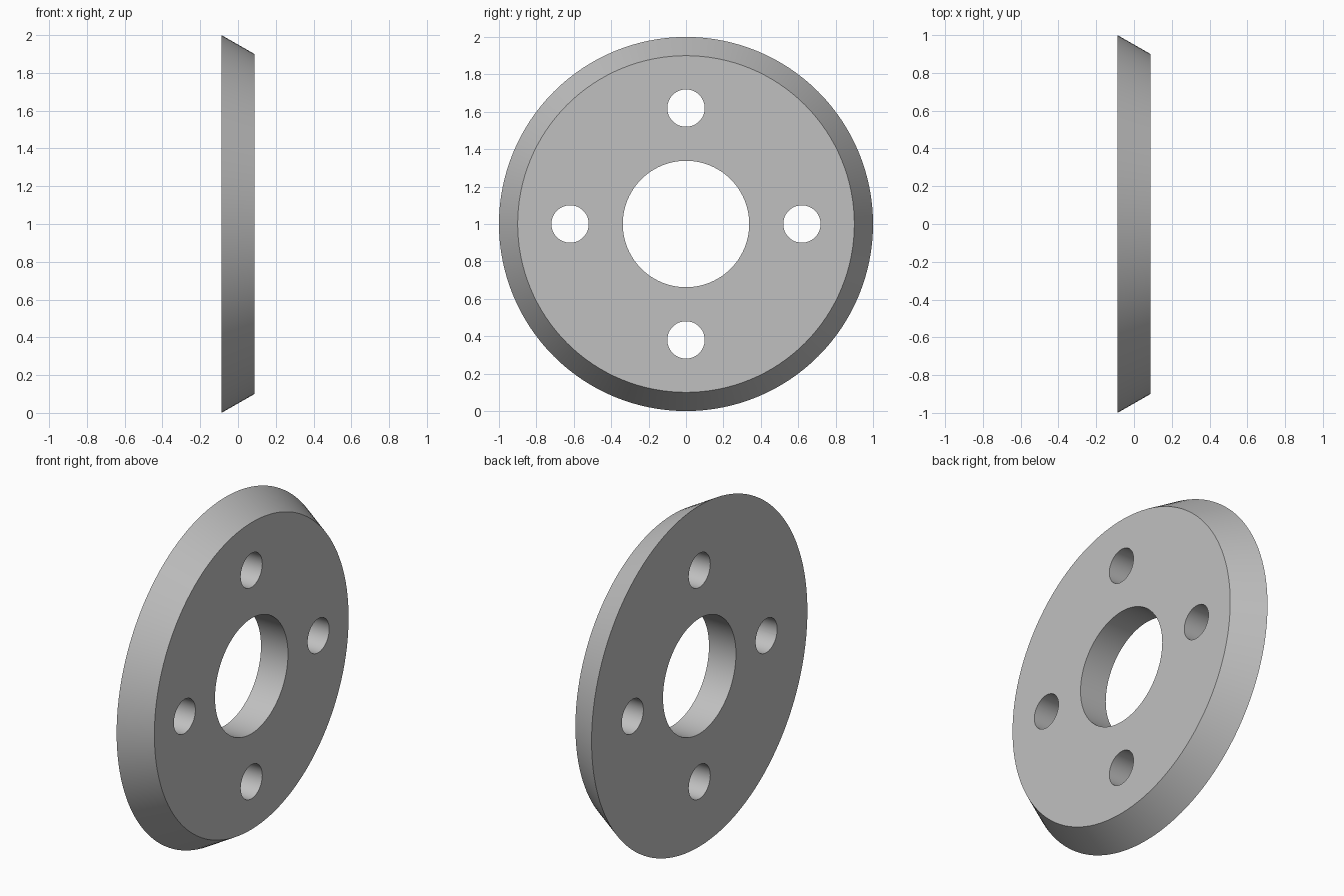
import bpy
import math

if "Cube" in bpy.data.objects:
    bpy.data.objects.remove(bpy.data.objects["Cube"], do_unlink=True)

THICKNESS = 0.175
AXIS_X = (0, math.pi / 2, 0)

grey = bpy.data.materials.new("plain grey")
grey.use_nodes = True
colour = (0.53, 0.53, 0.53, 1)
grey.diffuse_color = colour
grey.node_tree.nodes["Principled BSDF"].inputs["Base Color"].default_value = colour

# Tapered disc with its wide face towards -x
bpy.ops.mesh.primitive_cone_add(vertices=128, radius1=1, radius2=0.9, depth=THICKNESS,
                                location=(0, 0, 1), rotation=AXIS_X)
disc = bpy.context.object
disc.name = "bevelled_disc"
disc.data.materials.append(grey)


def drill(name, radius, y, z, sides):
    """Cut a round hole through the disc along x."""
    bpy.ops.mesh.primitive_cylinder_add(vertices=sides, radius=radius, depth=THICKNESS * 3,
                                        location=(0, y, z), rotation=AXIS_X)
    cutter = bpy.context.object
    cutter.name = name
    cutter.hide_render = True
    cutter.data.materials.append(grey)
    bpy.context.view_layer.objects.active = disc
    cut = disc.modifiers.new(name, 'BOOLEAN')
    cut.operation = 'DIFFERENCE'
    cut.solver = 'EXACT'
    cut.object = cutter
    bpy.ops.object.modifier_apply(modifier=cut.name)
    bpy.data.objects.remove(cutter, do_unlink=True)


# Centre bore and four bolt holes
drill("centre_bore", 0.338, 0, 1, 96)
for i in range(4):
    angle = i * math.pi / 2
    drill("bolt_hole", 0.1, 0.62 * math.cos(angle), 1 + 0.62 * math.sin(angle), 48)

# Smooth walls, crisp rims
bpy.ops.object.select_all(action='DESELECT')
disc.select_set(True)
bpy.context.view_layer.objects.active = disc
bpy.ops.object.shade_smooth_by_angle(angle=math.radians(30))
